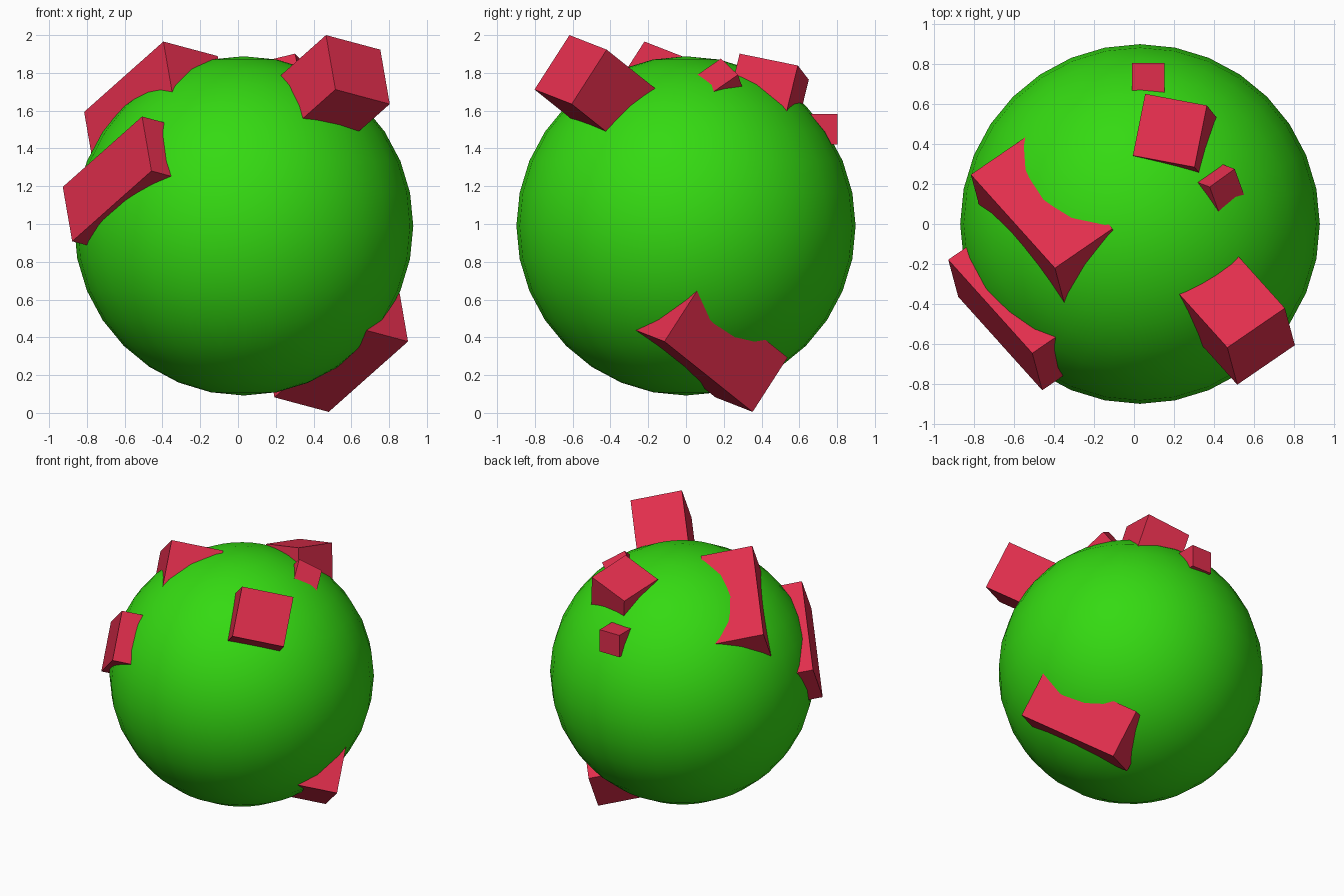
import bpy, bmesh
from mathutils import Vector as V

if "Cube" in bpy.data.objects:
    bpy.data.objects.remove(bpy.data.objects["Cube"])


def material(name, color):
    m = bpy.data.materials.new(name)
    m.diffuse_color = color
    m.use_nodes = True
    m.node_tree.nodes["Principled BSDF"].inputs["Base Color"].default_value = m.diffuse_color
    return m


green = material("green", (0.035, 0.70, 0.006, 1))
red = material("red", (0.75, 0.027, 0.073, 1))


def box(name, corner, e1, e2, e3):
    """Box from one corner and three edge vectors."""
    p, e1, e2, e3 = V(corner), V(e1), V(e2), V(e3)
    bm = bmesh.new()
    bmesh.ops.create_cube(bm, size=1)
    for v in bm.verts:
        k = v.co + V((0.5, 0.5, 0.5))
        v.co = p + e1 * k.x + e2 * k.y + e3 * k.z
    bmesh.ops.recalc_face_normals(bm, faces=bm.faces)
    me = bpy.data.meshes.new(name)
    bm.to_mesh(me)
    bm.free()
    me.materials.append(red)
    ob = bpy.data.objects.new(name, me)
    bpy.context.collection.objects.link(ob)
    return ob


# Smooth round body
bpy.ops.mesh.primitive_uv_sphere_add(segments=32, ring_count=16, radius=0.898,
                                     location=(0.03, 0, 0.99))
body = bpy.context.object
body.name = "round_body"
body.data.materials.append(green)
bpy.ops.object.shade_smooth()

# Four equal long blocks sharing one tilt
a = V((0.807, 0.553, -0.216)).normalized()
b = V((-0.586, 0.631, -0.507))
b = (b - a * b.dot(a)).normalized()
c = a.cross(b)
if c.z > 0:
    c = -c
a, b, c = a * 0.357, b * 0.73, c * 0.346
box("block_front_right", (0.466, -0.617, 2.0), a, b, c)
box("block_front_left", (-0.508, -0.645, 1.569), a, b, c)
box("block_upper_left", (-0.395, -0.22, 1.966), a, b, c)
box("block_lower_right", (0.90, -0.114, 0.378), -a, b, -c)


def cube_on_surface(name, corner, e1, e2, depth):
    """Block given by its outer face, extruded inward."""
    n = V(e1).cross(V(e2)).normalized()
    if n.dot(body.location - V(corner)) < 0:
        n = -n
    return box(name, corner, e1, e2, n * depth)


# Smaller cubes on the upper back
cube_on_surface("cube_top_back", (0.302, 0.284, 1.902),
                (0.062, 0.308, -0.063), (-0.308, 0.058, -0.075), 0.32)
cube_on_surface("cube_small_right", (0.378, 0.185, 1.876),
                (0.125, 0.09, -0.086), (0.047, -0.13, -0.09), 0.17)
box("cube_small_back", (-0.01, 0.64, 1.42), (0.163, 0, 0), (0, 0.163, 0), (0, 0, 0.163))
